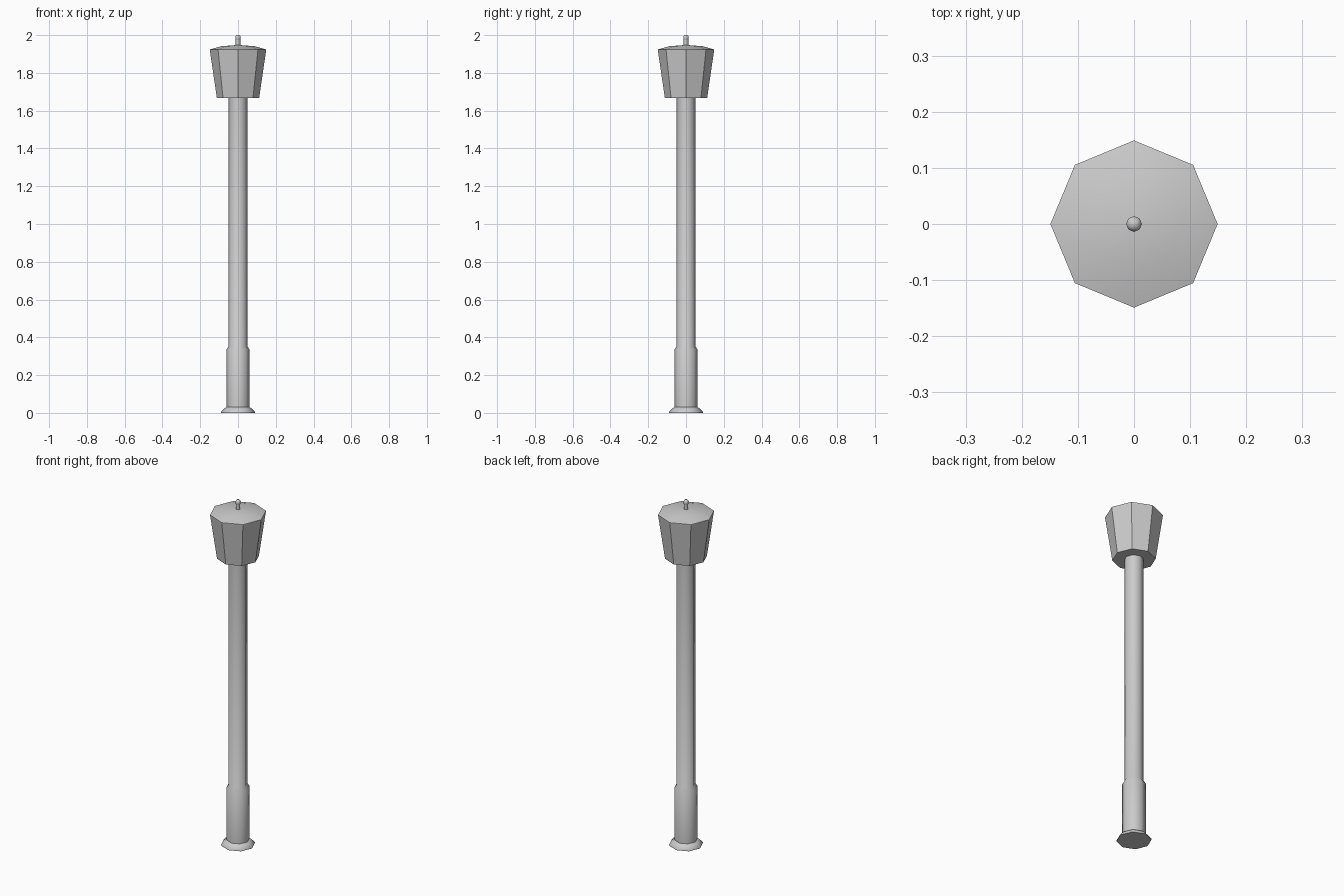
import bpy, bmesh, math

if "Cube" in bpy.data.objects:
    bpy.data.objects.remove(bpy.data.objects["Cube"])

SIDES = 8

def lathe(name, profile, smooth_angle=None):
    """Revolve (radius, z) points into a closed eight-sided solid."""
    bm = bmesh.new()
    rings = []
    for r, z in profile:
        rings.append([bm.verts.new((r * math.cos(2 * math.pi * i / SIDES),
                                    r * math.sin(2 * math.pi * i / SIDES), z))
                      for i in range(SIDES)])
    for low, high in zip(rings, rings[1:]):
        for i in range(SIDES):
            j = (i + 1) % SIDES
            bm.faces.new((low[i], low[j], high[j], high[i]))
    bm.faces.new(rings[0][::-1])
    bm.faces.new(rings[-1])
    mesh = bpy.data.meshes.new(name)
    bm.to_mesh(mesh)
    bm.free()
    obj = bpy.data.objects.new(name, mesh)
    bpy.context.collection.objects.link(obj)
    if smooth_angle:
        bpy.ops.object.select_all(action='DESELECT')
        obj.select_set(True)
        bpy.context.view_layer.objects.active = obj
        bpy.ops.object.shade_smooth_by_angle(angle=math.radians(smooth_angle))
    return obj

# Post with flared foot and thicker lower sleeve
lathe("post", [(0.09, 0), (0.09, 0.006), (0.07, 0.026), (0.061, 0.03),
               (0.061, 0.335), (0.05, 0.352), (0.05, 1.69)], 60)

# Faceted lantern, wider at the top
lathe("lantern", [(0.112, 1.667), (0.149, 1.92)])

# Shallow roof
lathe("roof", [(0.149, 1.92), (0.149, 1.924), (0.09, 1.941), (0.013, 1.947)], 60)

# Finial stem and ball
lathe("finial_stem", [(0.012, 1.94), (0.012, 1.978)], 60)
lathe("finial_ball", [(0.008, 1.972), (0.014, 1.979), (0.014, 1.991),
                      (0.008, 2.0)], 60)
